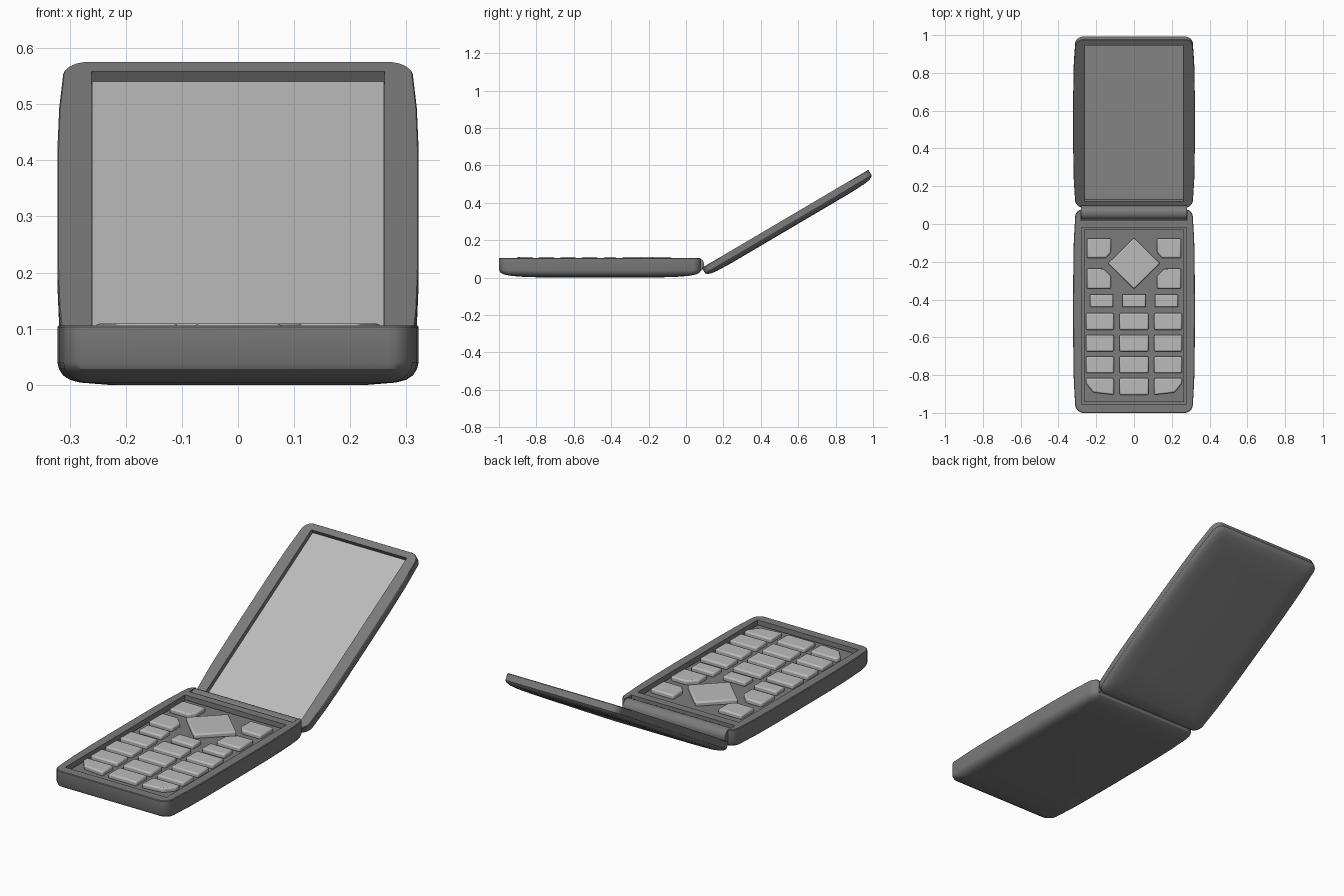
import bpy, bmesh, math

if "Cube" in bpy.data.objects:
    bpy.data.objects.remove(bpy.data.objects["Cube"])

TILT = math.radians(30.5)
HINGE = (0, 0.085, 0.052)


def grey(name, v):
    m = bpy.data.materials.new(name)
    m.diffuse_color = (v, v, v, 1)
    m.use_nodes = True
    m.node_tree.nodes["Principled BSDF"].inputs["Base Color"].default_value = m.diffuse_color
    return m


DARK = grey("body_grey", 0.2)
LIGHT = grey("light_grey", 0.5)


def make(name, bm, mat):
    bmesh.ops.recalc_face_normals(bm, faces=bm.faces)
    me = bpy.data.meshes.new(name)
    bm.to_mesh(me)
    bm.free()
    me.materials.append(mat)
    ob = bpy.data.objects.new(name, me)
    bpy.context.collection.objects.link(ob)
    return ob


def activate(ob):
    bpy.ops.object.select_all(action='DESELECT')
    ob.select_set(True)
    bpy.context.view_layer.objects.active = ob


def smooth(ob, angle=32):
    activate(ob)
    bpy.ops.object.shade_smooth_by_angle(angle=math.radians(angle))


def prism(name, pts, z0, z1, mat, bevel=0):
    bm = bmesh.new()
    rings = [[bm.verts.new((x, y, z)) for x, y in pts] for z in (z0, z1)]
    for i in range(len(pts)):
        j = (i + 1) % len(pts)
        bm.faces.new((rings[0][i], rings[0][j], rings[1][j], rings[1][i]))
    bm.faces.new(rings[0][::-1])
    bm.faces.new(rings[1])
    ob = make(name, bm, mat)
    if bevel:
        b = ob.modifiers.new("bevel", 'BEVEL')
        b.width, b.segments = bevel, 2
        smooth(ob)
    return ob


def rect(x0, x1, y0, y1):
    return [(x0, y0), (x1, y0), (x1, y1), (x0, y1)]


def outline(hw, hl, r=0.04, n=6, side=8):
    # rounded rectangle whose long sides bulge gently
    pts = []
    for q, (sx, sy) in enumerate([(1, 1), (-1, 1), (-1, -1), (1, -1)]):
        for k in range(n + 1):
            a = math.pi / 2 * (q + k / n)
            pts.append((sx * (hw - r) + r * math.cos(a), sy * (hl - r) + r * math.sin(a)))
        if q in (1, 3):
            pts += [(sx * hw, sy * (hl - r) * (1 - 2 * k / side)
                     * 1.0 if q == 3 else (hl - r) * (1 - 2 * k / side)) for k in range(1, side)]
    # order the points around the centre so side points fall in place
    pts.sort(key=lambda p: math.atan2(p[1] / hl, p[0] / hw))
    return [(x * (1 - 0.045 * abs(y / hl) ** 4), y) for x, y in pts]


def shell(name, hw, hl, cy, levels):
    # stack of shrinking outlines: (z, inset x, inset y)
    bm = bmesh.new()
    base = outline(hw, hl)
    rings = [[bm.verts.new((x * (hw - ix) / hw, cy + y * (hl - iy) / hl, z)) for x, y in base]
             for z, ix, iy in levels]
    n = len(base)
    for a, b in zip(rings, rings[1:]):
        for i in range(n):
            j = (i + 1) % n
            bm.faces.new((a[i], a[j], b[j], b[i]))
    bm.faces.new(rings[0])
    bm.faces.new(rings[-1][::-1])
    return make(name, bm, DARK)


def cut(ob, pts, z0, z1):
    c = prism("cutter", pts, z0, z1, DARK)
    c.hide_render = True
    m = ob.modifiers.new("cut", 'BOOLEAN')
    m.operation, m.solver, m.object = 'DIFFERENCE', 'EXACT', c
    activate(ob)
    bpy.ops.object.modifier_apply(modifier=m.name)
    bpy.data.objects.remove(c)


# lower body with keypad recess and hinge notch
body = shell("lower_body", 0.322, 0.54, -0.46, [
    (0.106, 0.003, 0.003), (0.103, 0, 0), (0.04, 0, 0), (0.028, 0.003, 0.006),
    (0.017, 0.010, 0.025), (0.009, 0.022, 0.065), (0.004, 0.04, 0.13), (0.0, 0.09, 0.25)])
cut(body, rect(-0.277, 0.277, -0.953, -0.018), 0.072, 0.2)
cut(body, rect(-0.283, 0.283, 0.022, 0.2), 0.036, 0.2)
smooth(body)

# keypad plate, leaving a thin groove around it
prism("keypad_plate", rect(-0.266, 0.266, -0.942, -0.029), 0.07, 0.088, DARK)


def key(name, pts):
    prism(name, pts, 0.084, 0.109, LIGHT, 0.007)


def key_pair(name, pts):
    key(name + "_left", pts)
    key(name + "_right", [(-x, y) for x, y in reversed(pts)])


# navigation diamond and the four soft keys around it
key("navigation_key", [(0, -0.344), (0.138, -0.209), (0, -0.074), (-0.138, -0.209)])
key_pair("soft_key_upper", [(-0.249, -0.18), (-0.148, -0.18), (-0.122, -0.15),
                            (-0.122, -0.076), (-0.249, -0.076)])
key_pair("soft_key_lower", [(-0.249, -0.342), (-0.122, -0.342), (-0.122, -0.275),
                            (-0.165, -0.235), (-0.249, -0.235)])

# row of small keys
key("small_key_middle", rect(-0.062, 0.062, -0.44, -0.372))
key_pair("small_key", rect(-0.233, -0.11, -0.44, -0.372))

# number keys, the last row with cut outer corners
for i in range(4):
    y1 = -0.472 - 0.1147 * i
    y0 = y1 - 0.088
    key(f"number_key_{i}_middle", rect(-0.077, 0.077, y0, y1))
    side = rect(-0.254, -0.107, y0, y1)
    if i == 3:
        side = [(-0.215, y0 + 0.012), (-0.107, y0), (-0.107, y1), (-0.254, y1), (-0.254, y0 + 0.06)]
    key_pair(f"number_key_{i}", side)

# hinge barrel
bm = bmesh.new()
bmesh.ops.create_cone(bm, cap_ends=True, segments=32, radius1=0.037, radius2=0.037, depth=0.56)
barrel = make("hinge_barrel", bm, DARK)
barrel.rotation_euler = (0, math.pi / 2, 0)
barrel.location = (0, 0.06, 0.068)
smooth(barrel)

# lid with display recess, built flat and then tilted open
lid = shell("lid", 0.322, 0.5165, 0.5165, [
    (0, 0.002, 0.002), (-0.003, 0, 0), (-0.034, 0, 0), (-0.043, 0.006, 0.008),
    (-0.050, 0.018, 0.025), (-0.055, 0.04, 0.06), (-0.058, 0.09, 0.15)])
cut(lid, rect(-0.261, 0.261, 0.04, 0.998), -0.026, 0.1)
smooth(lid)
screen = prism("screen", rect(-0.2605, 0.2605, 0.0405, 0.9975), -0.028, -0.021, LIGHT)
for ob in (lid, screen):
    ob.rotation_euler = (TILT, 0, 0)
    ob.location = HINGE
